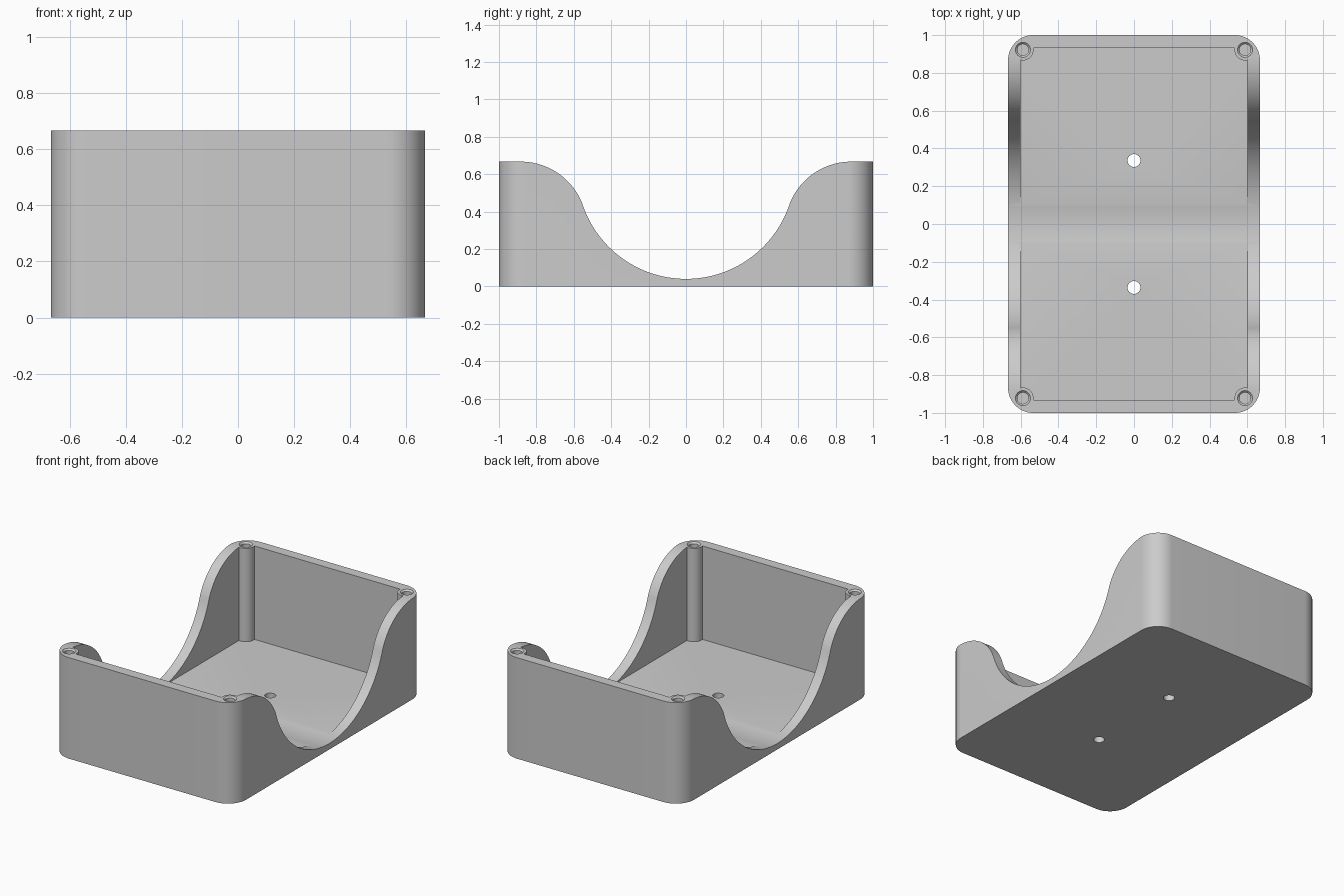
import bpy, bmesh
from math import sin, cos, radians, sqrt, asin, degrees
from mathutils import Vector

if "Cube" in bpy.data.objects:
    bpy.data.objects.remove(bpy.data.objects["Cube"])

HX, HY, H = 0.667, 1.0, 0.667       # half width, half length, height
WALL, FLOOR, CORNER = 0.067, 0.05, 0.133
POST, POST_R = (0.588, 0.922), 0.056

grey = bpy.data.materials.new("plain grey")
grey.use_nodes = True
grey.diffuse_color = (0.6, 0.6, 0.6, 1)
grey.node_tree.nodes["Principled BSDF"].inputs["Base Color"].default_value = (0.6, 0.6, 0.6, 1)


def arc(cx, cy, r, a0, a1, n):
    """Points on an arc, angles in degrees."""
    angles = [radians(a0 + (a1 - a0) * i / n) for i in range(n + 1)]
    return [(cx + r * cos(a), cy + r * sin(a)) for a in angles]


def four_way(quarter):
    """Repeat a quarter outline round all four corners."""
    back = quarter[::-1]
    return (quarter + [(-x, y) for x, y in back]
            + [(-x, -y) for x, y in quarter] + [(x, -y) for x, y in back])


def prism(name, points, push):
    """Extrude a closed outline of 3D points along a vector."""
    bm = bmesh.new()
    face = bm.faces.new([bm.verts.new(p) for p in points])
    ext = bmesh.ops.extrude_face_region(bm, geom=[face])
    moved = [v for v in ext["geom"] if isinstance(v, bmesh.types.BMVert)]
    bmesh.ops.translate(bm, verts=moved, vec=Vector(push))
    bmesh.ops.recalc_face_normals(bm, faces=bm.faces)
    return finish(name, bm)


def drill(name, x, y, z0, z1, r0, r1):
    """Round cutter, r0 at the bottom and r1 at the top."""
    bm = bmesh.new()
    bmesh.ops.create_cone(bm, cap_ends=True, segments=32, radius1=r0, radius2=r1, depth=z1 - z0)
    bmesh.ops.translate(bm, verts=bm.verts, vec=(x, y, (z0 + z1) / 2))
    return finish(name, bm)


def finish(name, bm):
    mesh = bpy.data.meshes.new(name)
    bm.to_mesh(mesh)
    bm.free()
    mesh.materials.append(grey)
    obj = bpy.data.objects.new(name, mesh)
    bpy.context.collection.objects.link(obj)
    return obj


def cut(body, cutter):
    cutter.hide_render = True
    mod = body.modifiers.new("cut", 'BOOLEAN')
    mod.operation, mod.solver, mod.object = 'DIFFERENCE', 'EXACT', cutter
    bpy.context.view_layer.objects.active = body
    bpy.ops.object.modifier_apply(modifier=mod.name)
    bpy.data.objects.remove(cutter)


# Rounded block
outline = four_way(arc(HX - CORNER, HY - CORNER, CORNER, 0, 90, 16))
tray = prism("open_tray", [(x, y, 0) for x, y in outline], (0, 0, H))

# Cavity, leaving a round screw post in each corner
ix, iy = HX - WALL, HY - WALL
start = 270 + degrees(asin((ix - POST[0]) / POST_R))
end = 180 - degrees(asin((iy - POST[1]) / POST_R))
cavity = four_way(arc(*POST, POST_R, start, end, 16))
cut(tray, prism("cavity_cutter", [(x, y, FLOOR) for x, y in cavity], (0, 0, 1)))

# Wide scoop across both sides, with rounded shoulders tangent to it
R, base = 0.583, 0.04
cz = base + R
dy, dz = 0.943, -0.331
r = (H - cz - dz * R) / (1 + dz)
sy, sz = (R + r) * dy, H - r
meet = degrees(asin(dz))
scoop = arc(0, cz, R, -90, meet, 32)
shoulder = arc(sy, sz, r, 180 + meet, 88, 24)[1:]
ly, lz = shoulder[-1]
half = scoop + shoulder + [(ly + 0.15, lz + 0.15 * cos(radians(88))), (ly + 0.15, 1)]
profile = half + [(-y, z) for y, z in half[:0:-1]]
cut(tray, prism("scoop_cutter", [(-1, y, z) for y, z in profile], (2, 0, 0)))

# Blind screw holes with a small countersink in the posts
for sx in (-1, 1):
    for s in (-1, 1):
        x, y = sx * POST[0], s * POST[1]
        cut(tray, drill("screw_hole_cutter", x, y, 0.2, H + 0.1, 0.03, 0.03))
        cut(tray, drill("countersink_cutter", x, y, H - 0.02, H + 0.02, 0.02, 0.06))

# Two mounting holes through the floor
for s in (-1, 1):
    cut(tray, drill("mounting_hole_cutter", 0, s * 0.336, -0.1, 0.2, 0.034, 0.034))

bpy.ops.object.select_all(action='DESELECT')
tray.select_set(True)
bpy.context.view_layer.objects.active = tray
bpy.ops.object.shade_smooth_by_angle(angle=radians(30))
